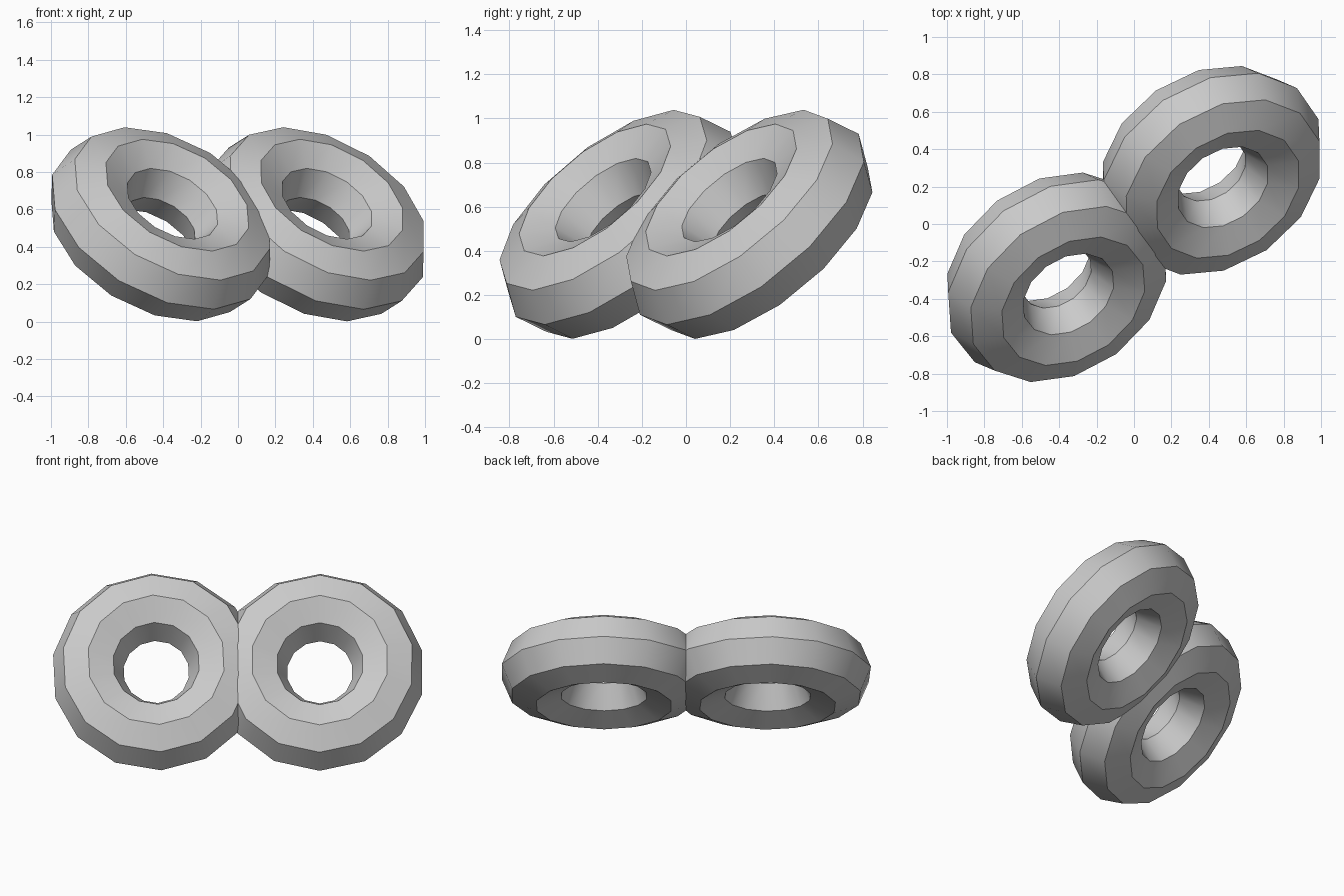
import bpy, bmesh, math
from mathutils import Matrix, Vector

cube = bpy.data.objects.get("Cube")
if cube:
    bpy.data.objects.remove(cube, do_unlink=True)

# Single grey material
grey = bpy.data.materials.new("plain grey")
grey.use_nodes = True
colour = (0.6, 0.6, 0.6, 1.0)
grey.diffuse_color = colour
grey.node_tree.nodes["Principled BSDF"].inputs["Base Color"].default_value = colour

MAJOR, MINOR = 14, 8            # sides around the ring and around its tube
RING_R, TUBE_R = 0.423, 0.22
AZIMUTH, TILT = math.radians(34.7), math.radians(45)

# Ring plane: one level axis along the pair, one leaning back and up
across = Vector((math.cos(AZIMUTH), math.sin(AZIMUTH), 0))
facing = Vector((math.sin(AZIMUTH) * math.cos(TILT),
                 -math.cos(AZIMUTH) * math.cos(TILT), math.sin(TILT)))
upward = facing.cross(across)
frame = Matrix((across, upward, facing)).transposed().to_4x4()


def make_ring(name, centre, spin):
    """Octagonal tube swept around a 14-sided ring."""
    bm = bmesh.new()
    loops = []
    for i in range(MAJOR):
        a = math.pi / 2 + spin + math.tau * i / MAJOR
        loop = []
        for j in range(MINOR):
            b = math.tau * j / MINOR
            r = RING_R + TUBE_R * math.cos(b)
            loop.append(bm.verts.new((r * math.cos(a), r * math.sin(a),
                                      TUBE_R * math.sin(b))))
        loops.append(loop)
    for i in range(MAJOR):
        p, q = loops[i], loops[(i + 1) % MAJOR]
        for j in range(MINOR):
            k = (j + 1) % MINOR
            bm.faces.new((p[j], q[j], q[k], p[k]))
    bmesh.ops.transform(bm, matrix=Matrix.Translation(centre) @ frame, verts=bm.verts)
    bmesh.ops.recalc_face_normals(bm, faces=bm.faces)
    mesh = bpy.data.meshes.new(name)
    bm.to_mesh(mesh)
    bm.free()
    mesh.materials.append(grey)
    obj = bpy.data.objects.new(name, mesh)
    bpy.context.collection.objects.link(obj)
    bpy.ops.object.select_all(action='DESELECT')
    obj.select_set(True)
    bpy.context.view_layer.objects.active = obj
    bpy.ops.object.shade_smooth_by_angle(angle=math.radians(35))


# Two overlapping rings side by side
make_ring("right_ring", Vector((-0.413, -0.285, 0.52)), math.radians(2.9))
make_ring("left_ring", Vector((0.413, 0.287, 0.52)), 0.0)
